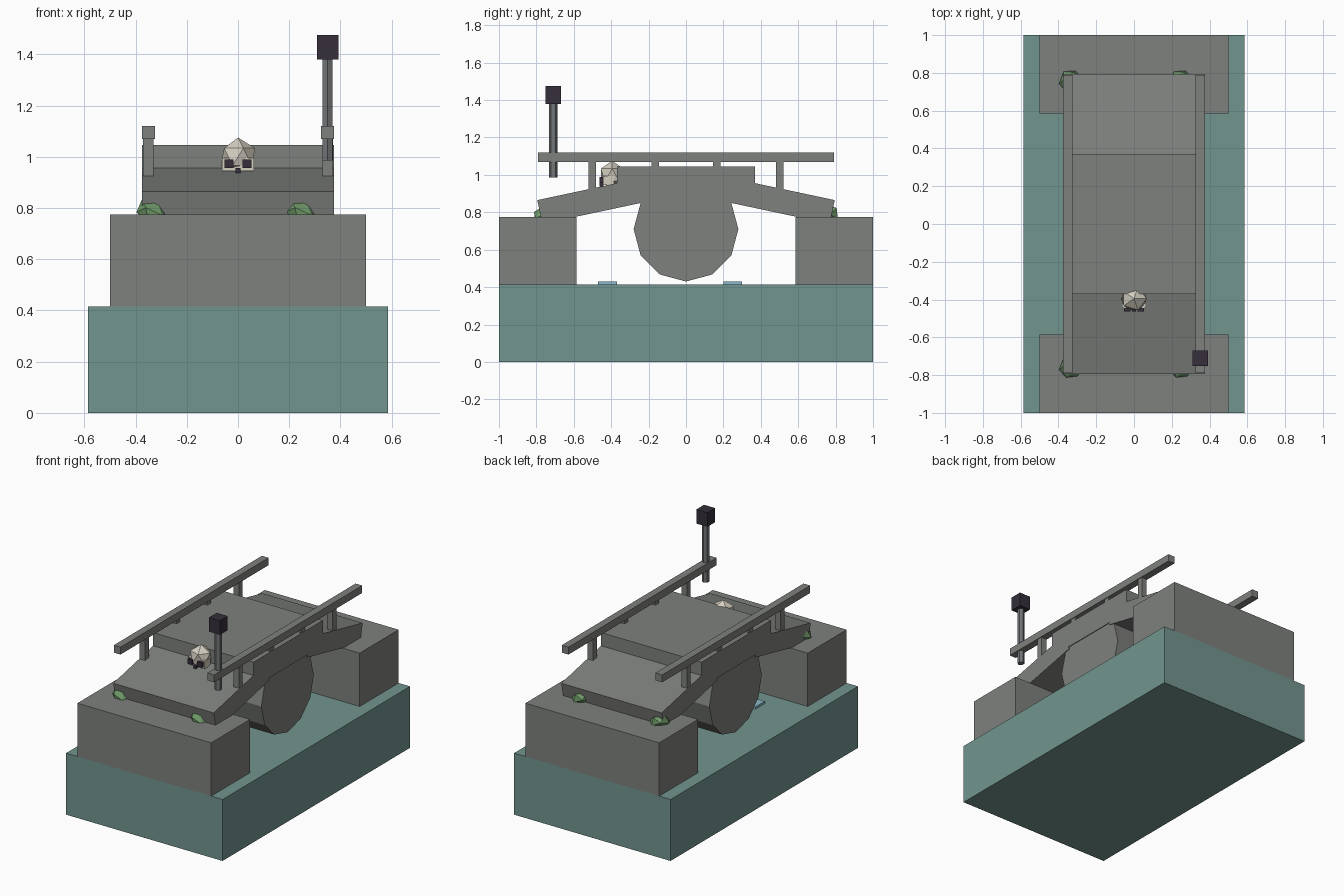
import bpy, math

if "Cube" in bpy.data.objects:
    bpy.data.objects.remove(bpy.data.objects["Cube"])


def material(name, rgb):
    m = bpy.data.materials.new(name)
    m.diffuse_color = (*rgb, 1)
    m.use_nodes = True
    m.node_tree.nodes["Principled BSDF"].inputs["Base Color"].default_value = m.diffuse_color
    return m


STONE = material("stone", (0.21, 0.22, 0.205))
WATER = material("water", (0.17, 0.30, 0.275))
RIPPLE = material("ripple", (0.25, 0.48, 0.58))
LEAF = material("leaf", (0.16, 0.32, 0.14))
IRON = material("iron", (0.17, 0.18, 0.19))
DARK = material("dark", (0.035, 0.028, 0.042))
BONE = material("bone", (0.66, 0.62, 0.53))


def finish(name, mat):
    o = bpy.context.object
    o.name = name
    o.data.materials.append(mat)
    return o


def box(name, center, size, mat=STONE, tilt=0.0):
    bpy.ops.mesh.primitive_cube_add(size=1, location=center, rotation=(tilt, 0, 0))
    bpy.context.object.scale = size
    return finish(name, mat)


def rock(name, center, radius, scale, mat, rot=(0, 0, 0)):
    bpy.ops.mesh.primitive_ico_sphere_add(subdivisions=1, radius=radius,
                                          location=center, rotation=rot)
    bpy.context.object.scale = scale
    return finish(name, mat)


# River block and the two ripples under the deck
box("river", (0, 0, 0.2075), (1.17, 2, 0.415), WATER)
box("ripple_front", (-0.15, -0.42, 0.42), (0.22, 0.10, 0.02), RIPPLE)
box("ripple_back", (0.1, 0.25, 0.42), (0.22, 0.10, 0.02), RIPPLE)

# Flat crown of the bridge and the round drum beneath it
box("crown_slab", (0, 0, 0.96), (0.75, 0.74, 0.17))
bpy.ops.mesh.primitive_cylinder_add(vertices=12, radius=0.28, depth=0.74,
                                    location=(0, 0, 0.71),
                                    rotation=(0, math.pi / 2, 0))
finish("arch_drum", STONE)

# Banks, sloping ramps and bushes, mirrored front to back
for s, end in ((-1, "front"), (1, "back")):
    box(f"bank_{end}", (0, s * 0.7925, 0.595), (1.0, 0.415, 0.36))
    box(f"ramp_{end}", (0, s * 0.498, 0.862), (0.75, 0.58, 0.13),
        tilt=-s * math.radians(12))
    for x, side in ((-0.335, "left"), (0.248, "right")):
        rock(f"bush_{end}_{side}", (x, s * 0.757, 0.785), 0.066, (1, 1, 0.75),
             LEAF, (0.5, 0.3, 0.4))

# Handrails with posts
for s, side in ((-1, "left"), (1, "right")):
    box(f"rail_{side}", (s * 0.35, 0, 1.095), (0.05, 1.58, 0.05))
    for i, y in enumerate((-0.5, -0.165, 0.165, 0.5)):
        box(f"post_{side}_{i}", (s * 0.35, y, 1.0), (0.04, 0.04, 0.15))

# Lamp on a six-sided pole
bpy.ops.mesh.primitive_cylinder_add(vertices=6, radius=0.0225, depth=0.40,
                                    location=(0.35, -0.71, 1.185))
finish("lamp_pole", IRON)
box("lamp_head", (0.35, -0.71, 1.4275), (0.083, 0.083, 0.095), DARK)

# Skull resting on the front ramp
rock("skull", (0, -0.395, 1.0), 0.075, (1, 0.95, 1), BONE)
box("skull_jaw", (0, -0.415, 0.97), (0.125, 0.06, 0.05), BONE)
for x in (-0.036, 0.036):
    box("eye_socket", (x, -0.452, 0.973), (0.035, 0.02, 0.033), DARK)
box("nose_socket", (0, -0.452, 0.947), (0.02, 0.02, 0.02), DARK)
